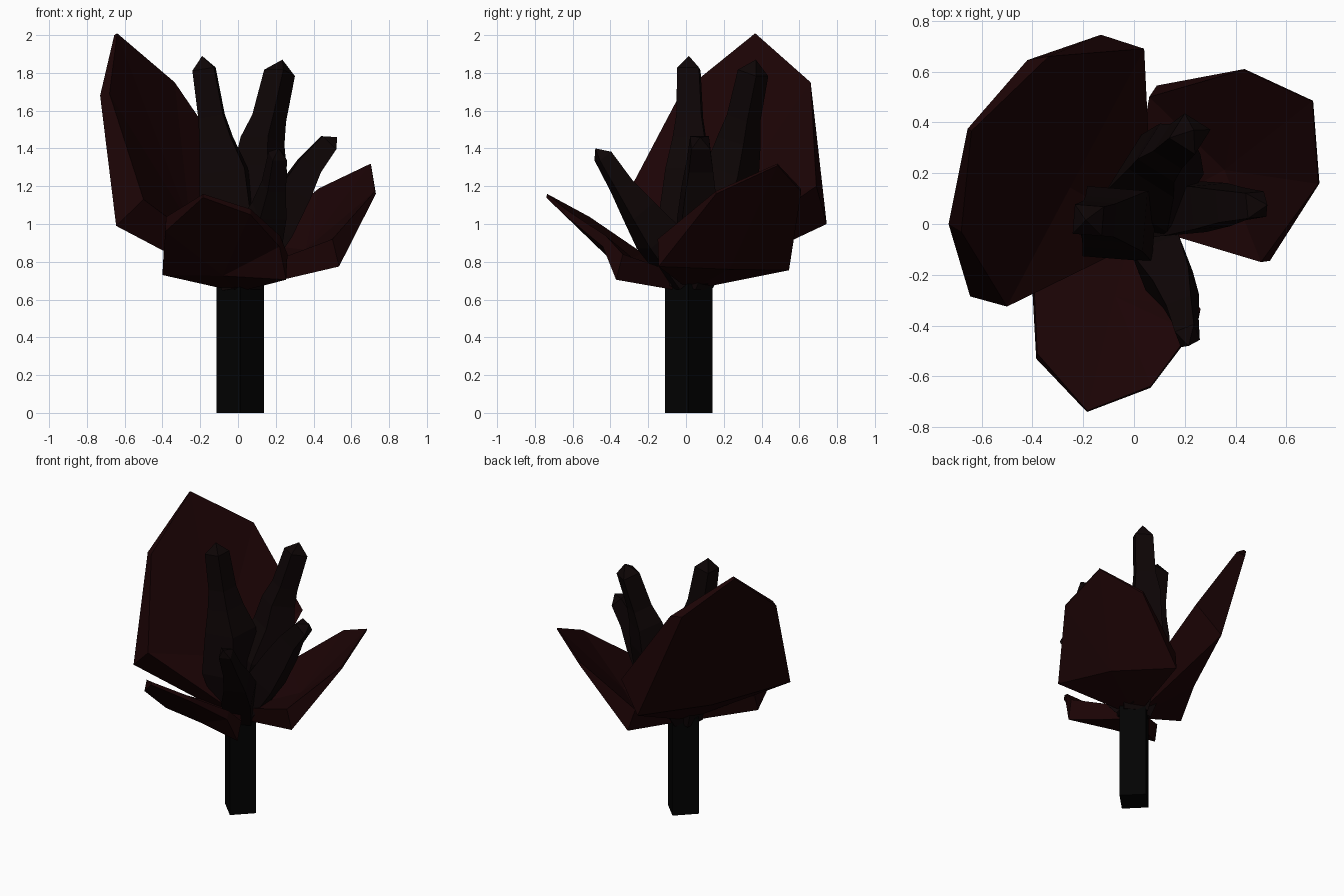
import bpy, bmesh
from mathutils import Vector as V

if "Cube" in bpy.data.objects:
    bpy.data.objects.remove(bpy.data.objects["Cube"])


def material(name, rgb):
    m = bpy.data.materials.new(name)
    m.diffuse_color = (*rgb, 1)
    m.use_nodes = True
    m.node_tree.nodes["Principled BSDF"].inputs["Base Color"].default_value = m.diffuse_color
    return m


petal_mat = material("petal_red", (0.011, 0.001, 0.0014))
core_mat = material("core_brown", (0.004, 0.0014, 0.0016))
stem_mat = material("stem_black", (0.0007, 0.0007, 0.0007))


def finish(name, bm, mat):
    bmesh.ops.recalc_face_normals(bm, faces=bm.faces)
    me = bpy.data.meshes.new(name)
    bm.to_mesh(me)
    bm.free()
    me.materials.append(mat)
    ob = bpy.data.objects.new(name, me)
    bpy.context.collection.objects.link(ob)


def petal(name, belly, depth, rim, inward, thick):
    """Cupped slab: outer and inner fans round the belly, joined along the rim."""
    bm = bmesh.new()
    d = V(inward).normalized()
    outer = [bm.verts.new(p) for p in rim]
    # a thickness is either a distance inward or an explicit inner corner
    inner = [bm.verts.new(t if isinstance(t, tuple) else V(p) + d * t)
             for p, t in zip(rim, thick)]
    c_out = bm.verts.new(belly)
    c_in = bm.verts.new(V(belly) + d * depth)
    for i in range(len(rim)):
        j = (i + 1) % len(rim)
        bm.faces.new((c_out, outer[i], outer[j]))
        bm.faces.new((c_in, inner[j], inner[i]))
        bm.faces.new((outer[i], inner[i], inner[j], outer[j]))
    finish(name, bm, petal_mat)


def finger(name, path, tip):
    """Square tapering tube facing the way it leans; path holds (x, y, z, half width)."""
    bm = bmesh.new()
    pts = [V(p[:3]) for p in path] + [V(tip)]
    lean = pts[-1] - pts[0]
    u = V((-lean.y, lean.x, 0)).normalized()
    rings = []
    for i, p in enumerate(path):
        w = (pts[i + 1] - pts[max(i - 1, 0)]).normalized().cross(u)
        rings.append([bm.verts.new(pts[i] + (u * a + w * b) * p[3])
                      for a, b in ((-1, -1), (1, -1), (1, 1), (-1, 1))])
    end = bm.verts.new(tip)
    bm.faces.new(rings[0])
    for i in range(4):
        j = (i + 1) % 4
        for lo, hi in zip(rings, rings[1:]):
            bm.faces.new((lo[i], lo[j], hi[j], hi[i]))
        bm.faces.new((rings[-1][i], rings[-1][j], end))
    finish(name, bm, core_mat)


# Stem: square post turned corner-on
bm = bmesh.new()
bmesh.ops.create_cone(bm, cap_ends=True, segments=4, radius1=0.125, radius2=0.125, depth=0.7)
bmesh.ops.translate(bm, verts=bm.verts, vec=(0.012, 0.014, 0.35))
finish("stem", bm, stem_mat)

# Petals: rim runs from the base round one side, over the tip and back
petal("back_petal", (-0.35, 0.2, 0.93), 0.13,
      [(0.0, 0, 0.65), (-0.13, 0.745, 1.0), (-0.42, 0.645, 1.76),
       (-0.655, 0.375, 2.0), (-0.73, 0, 1.68), (-0.645, -0.285, 0.99)],
      (0.7, -0.4, 0.45),
      (0.1, (0.04, 0.69, 1.2), (-0.335, 0.66, 1.75), 0.02, (-0.68, -0.03, 1.69), (-0.5, -0.325, 1.13)))
petal("right_petal", (0.39, 0.23, 0.76), 0.11,
      [(0, 0.02, 0.65), (0.535, -0.145, 0.775), (0.73, 0.16, 1.16), (0.705, 0.485, 1.31),
       (0.435, 0.61, 1.17), (0.09, 0.545, 0.755)],
      (-0.3, -0.15, 0.9), (0.08, (0.5, -0.15, 0.92), 0.015, 0.01, 0.02, (0.06, 0.5, 0.9)))
petal("front_petal", (-0.08, -0.31, 0.725), 0.1,
      [(0, 0, 0.64), (-0.4, -0.26, 0.73), (-0.385, -0.53, 0.96), (-0.185, -0.74, 1.14),
       (0.065, -0.645, 1.05), (0.22, -0.44, 0.88), (0.255, -0.37, 0.705)],
      (0.05, 0.25, 0.95), (0.08, 0.12, 0.08, 0.02, 0.03, 0.06, 0.14))

# Core: four splayed fingers rising from a shared base
finger("left_finger", [(0, 0, 0.66, 0.08), (-0.055, 0, 1.0, 0.138), (-0.075, 0.02, 1.28, 0.12),
                       (-0.115, 0.02, 1.44, 0.085), (-0.14, 0.02, 1.57, 0.066),
                       (-0.18, 0.015, 1.82, 0.058)], (-0.19, 0.015, 1.89))
finger("back_finger", [(0.02, 0.03, 0.68, 0.08), (0.08, 0.16, 1.05, 0.145), (0.12, 0.245, 1.28, 0.105),
                       (0.13, 0.28, 1.44, 0.085), (0.165, 0.305, 1.56, 0.066),
                       (0.22, 0.355, 1.8, 0.06)], (0.235, 0.37, 1.87))
finger("right_finger", [(0.04, 0.03, 0.72, 0.08), (0.19, 0.06, 0.98, 0.1), (0.3, 0.07, 1.17, 0.085),
                        (0.38, 0.075, 1.31, 0.065), (0.48, 0.075, 1.43, 0.05)], (0.525, 0.075, 1.46))
finger("front_finger", [(0.03, 0, 0.7, 0.08), (0.11, -0.15, 0.93, 0.1), (0.165, -0.25, 1.07, 0.075),
                        (0.19, -0.34, 1.2, 0.052), (0.21, -0.44, 1.36, 0.04)], (0.215, -0.48, 1.4))
